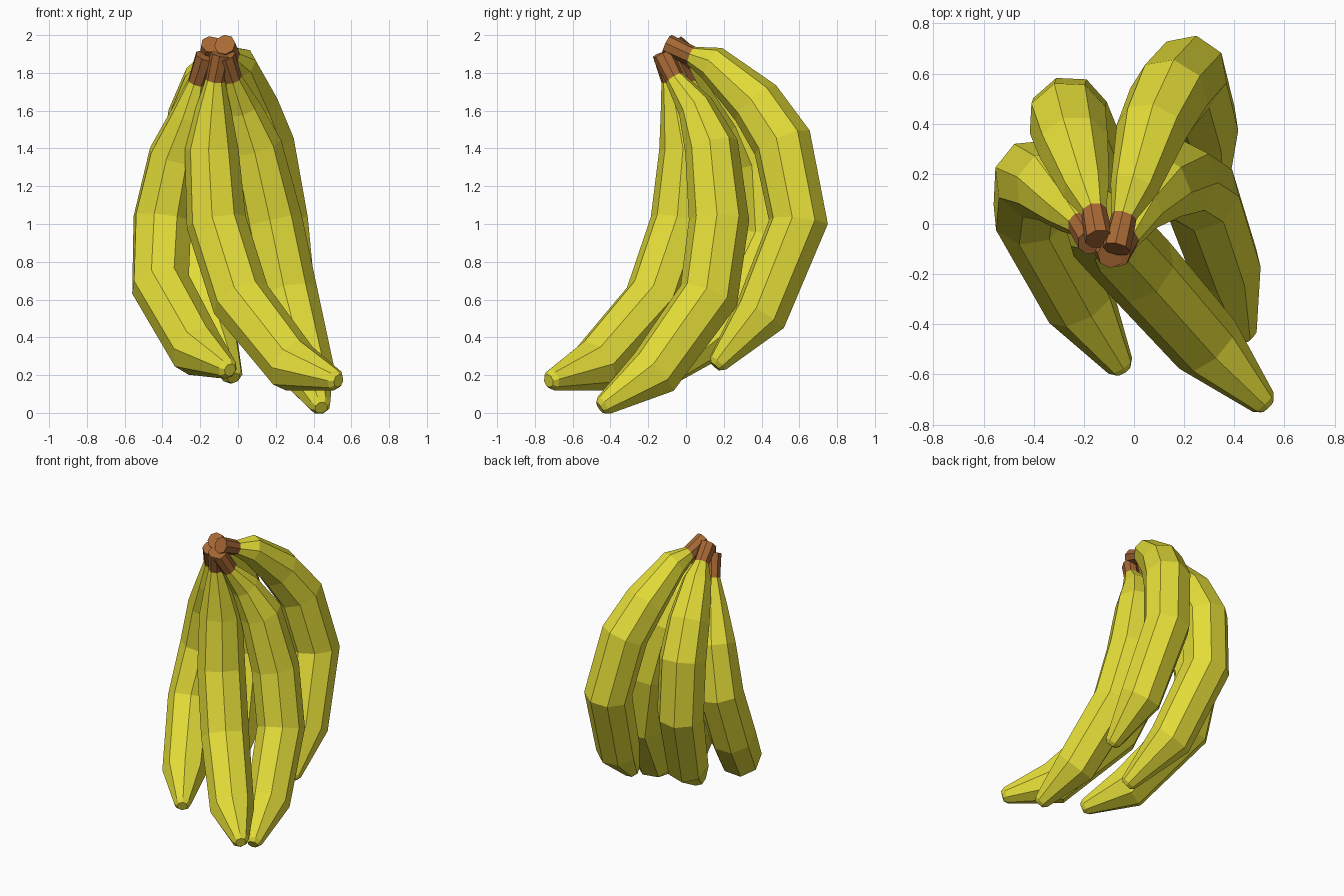
import bpy, bmesh, math
from mathutils import Vector

if "Cube" in bpy.data.objects:
    bpy.data.objects.remove(bpy.data.objects["Cube"])


def material(name, rgb):
    m = bpy.data.materials.new(name)
    m.diffuse_color = (*rgb, 1)
    m.use_nodes = True
    m.node_tree.nodes["Principled BSDF"].inputs["Base Color"].default_value = m.diffuse_color
    return m


YELLOW = material("banana yellow", (0.77, 0.72, 0.04))
BROWN = material("stem brown", (0.39, 0.14, 0.035))
SIDES = 8
# ring radii: stem top, stem base, four body rings, tip shoulder, tip
RADII = [0.057, 0.052, 0.097, 0.143, 0.16, 0.16, 0.147, 0.057]

# centre line of each banana, stem to tip
PATHS = {
    "banana_left": [(-.17, -.07, 1.89), (-.215, 0, 1.75), (-.26, .06, 1.58), (-.335, .15, 1.36),
                    (-.40, .18, 1.03), (-.41, .05, .68), (-.215, -.315, .33), (-.055, -.565, .235)],
    "banana_back_left": [(-.14, -.06, 1.95), (-.16, .05, 1.86), (-.19, .14, 1.78), (-.24, .31, 1.56),
                         (-.265, .415, 1.33), (-.26, .435, .93), (-.15, .20, .45), (-.03, -.09, .20)],
    "banana_back_right": [(-.07, -.10, 1.95), (-.04, .03, 1.89), (0, .14, 1.85), (.07, .37, 1.64),
                          (.14, .51, 1.43), (.215, .595, 1.01), (.275, .395, .52), (.325, .17, .265)],
    "banana_front": [(-.09, -.12, 1.90), (-.12, -.08, 1.76), (-.13, -.04, 1.60), (-.14, 0, 1.40),
                     (-.115, -.03, 1.01), (.015, -.17, .60), (.29, -.48, .25), (.515, -.71, .175)],
    "banana_right": [(-.07, -.12, 1.89), (-.03, -.06, 1.77), (.02, .05, 1.62), (.09, .135, 1.41),
                     (.18, .175, 1.02), (.265, .12, .62), (.365, -.17, .215), (.435, -.435, .04)],
}


def make_banana(name, path):
    pts = [Vector(p) for p in path]
    # rounded-off end beyond the tip
    pts.append(pts[-1] + (pts[-1] - pts[-2]).normalized() * 0.025)
    radii = RADII + [0.035]
    bend = (pts[4] - pts[1]).cross(pts[6] - pts[4]).normalized()
    bm = bmesh.new()
    rings = []
    for i, (p, r) in enumerate(zip(pts, radii)):
        a, b = pts[max(i - 1, 0)], pts[min(i + 1, len(pts) - 1)]
        t = Vector((0, 0, 0))
        for d in (p - a, b - p):
            if d.length > 0:
                t += d.normalized()
        t.normalize()
        u = (bend - t * bend.dot(t)).normalized()
        v = t.cross(u)
        angles = [k * math.tau / SIDES for k in range(SIDES)]
        rings.append([bm.verts.new(p + (u * math.cos(g) + v * math.sin(g)) * r) for g in angles])
    for i in range(len(rings) - 1):
        for k in range(SIDES):
            n = (k + 1) % SIDES
            f = bm.faces.new((rings[i][k], rings[i][n], rings[i + 1][n], rings[i + 1][k]))
            f.material_index = 1 if i == 0 else 0   # first band is the stem
    bm.faces.new(rings[0]).material_index = 1
    bm.faces.new(rings[-1])
    bmesh.ops.recalc_face_normals(bm, faces=bm.faces)
    me = bpy.data.meshes.new(name)
    bm.to_mesh(me)
    bm.free()
    me.materials.append(YELLOW)
    me.materials.append(BROWN)
    bpy.context.collection.objects.link(bpy.data.objects.new(name, me))


for name, path in PATHS.items():
    make_banana(name, path)
